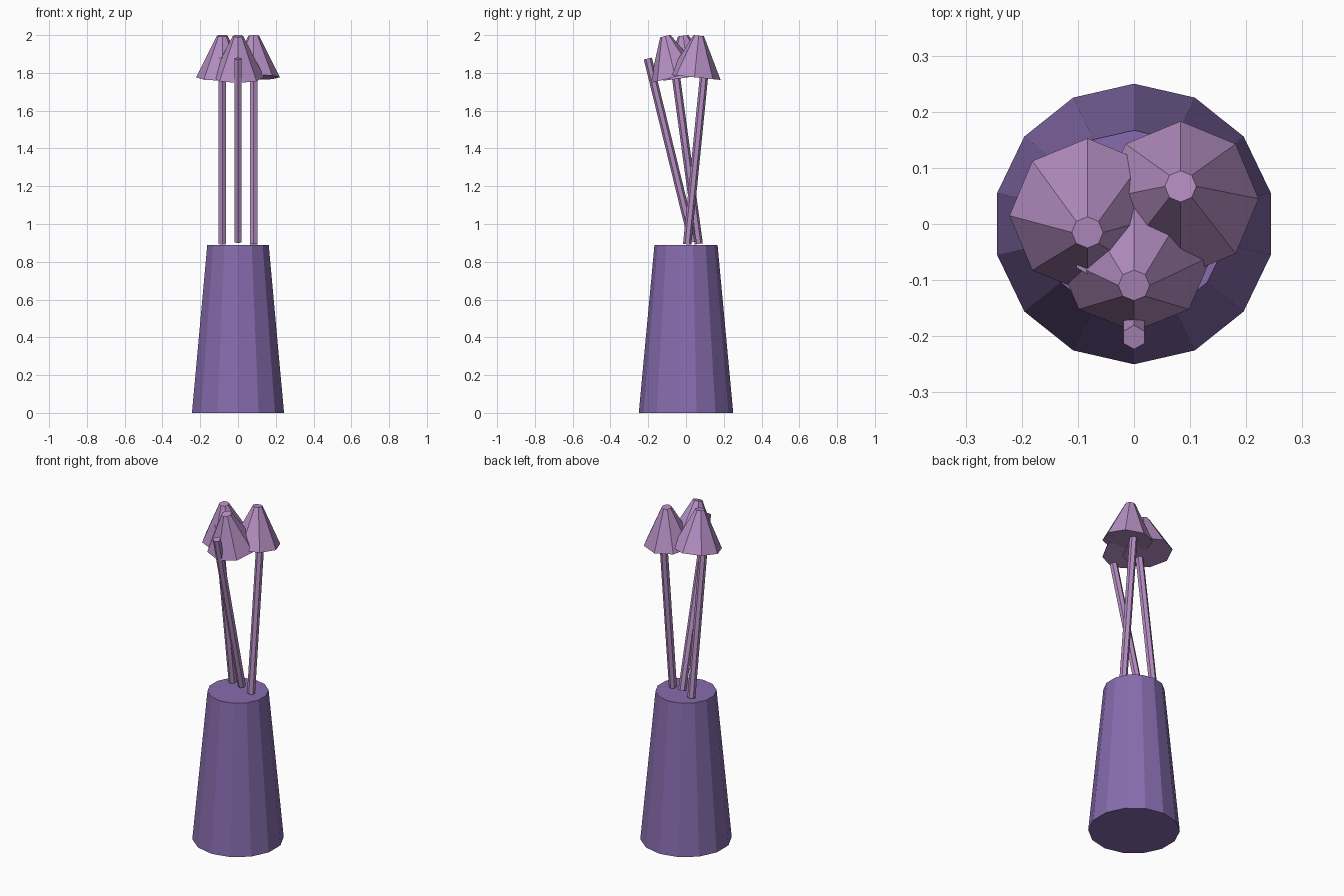
import bpy

if "Cube" in bpy.data.objects:
    bpy.data.objects.remove(bpy.data.objects["Cube"])


def material(name, rgb):
    m = bpy.data.materials.new(name)
    m.diffuse_color = (*rgb, 1)
    m.use_nodes = True
    m.node_tree.nodes["Principled BSDF"].inputs["Base Color"].default_value = m.diffuse_color
    return m


def frustum(name, sides, r1, r2, depth, loc, tilt, mat):
    bpy.ops.mesh.primitive_cone_add(vertices=sides, radius1=r1, radius2=r2,
                                    depth=depth, location=loc, rotation=(tilt, 0, 0))
    ob = bpy.context.object
    ob.name = name
    ob.data.materials.append(mat)
    return ob


vase_mat = material("vase_purple", (0.24, 0.15, 0.42))
flower_mat = material("flower_mauve", (0.46, 0.27, 0.54))

# Tapered vase
frustum("vase", 14, 0.25, 0.167, 0.889, (0, 0, 0.4445), 0, vase_mat)

# Three stems with bell blossoms, leaning forward or back
for side, x, y, tilt in (("left", -0.083, 0.0, 0.135),
                         ("middle", 0.0, -0.083, 0.24),
                         ("right", 0.083, 0.056, -0.10)):
    frustum("stem_" + side, 6, 0.022, 0.022, 1.0, (x, y, 1.39), tilt, flower_mat)
    frustum("blossom_" + side, 8, 0.139, 0.028, 0.222, (x, y, 1.887), tilt, flower_mat)
